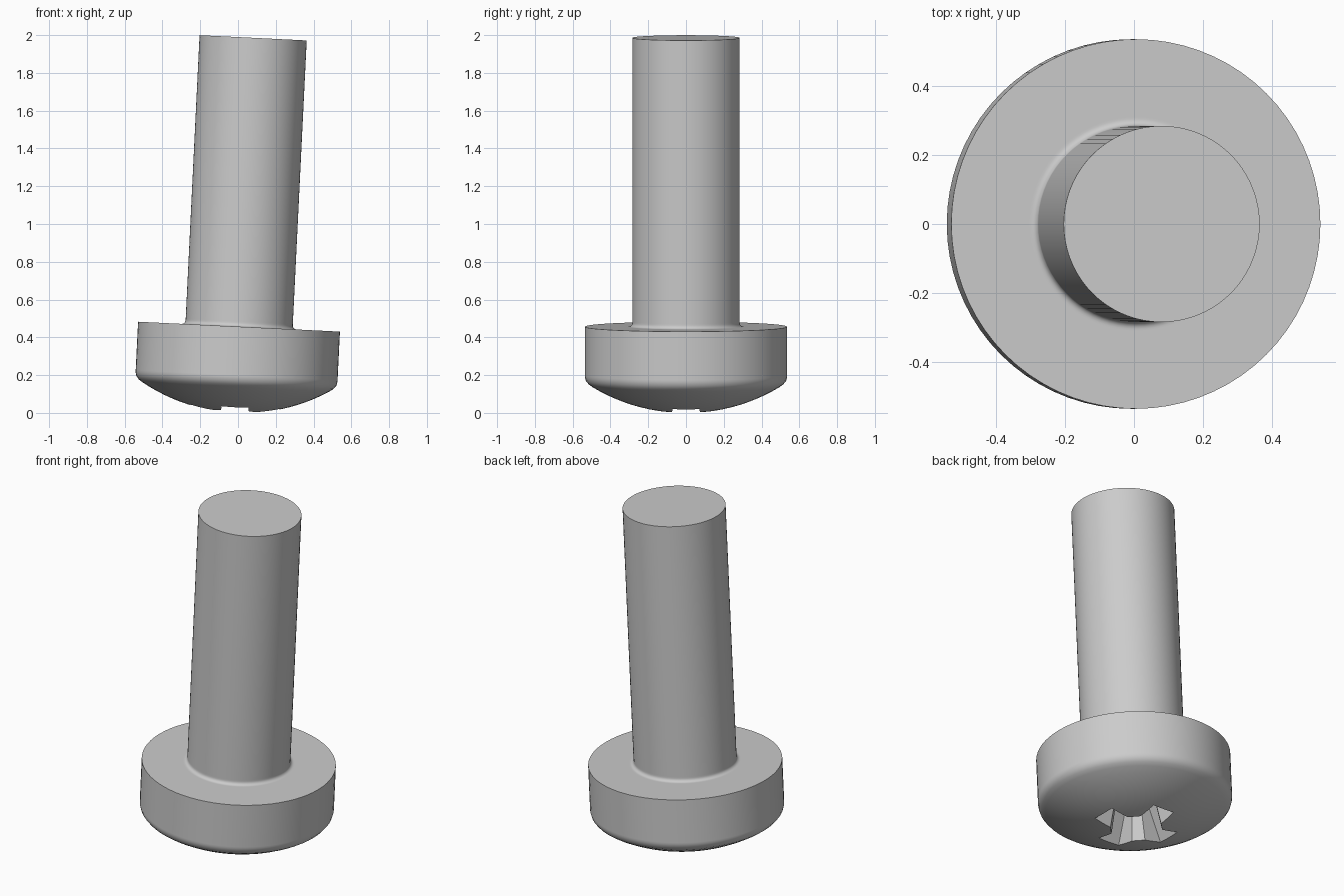
import bpy, bmesh
from math import sin, cos, pi, radians, sqrt
from mathutils import Matrix

if "Cube" in bpy.data.objects:
    bpy.data.objects.remove(bpy.data.objects["Cube"])

SEGMENTS = 72
TILT = radians(2.8)
HEAD_R, SHAFT_R = 0.535, 0.284
HEAD_TOP, SHAFT_TOP = 0.457, 1.988
DOME_R, FILLET = 0.96, 0.02

steel = bpy.data.materials.new("steel grey")
steel.use_nodes = True
colour = (0.6, 0.6, 0.6, 1)
steel.diffuse_color = colour
steel.node_tree.nodes["Principled BSDF"].inputs["Base Color"].default_value = colour


def loft(name, rings):
    """Skin a stack of equal-length point rings and cap both ends."""
    bm = bmesh.new()
    loops = [[bm.verts.new(p) for p in ring] for ring in rings]
    n = len(loops[0])
    for low, high in zip(loops, loops[1:]):
        for i in range(n):
            j = (i + 1) % n
            bm.faces.new((low[i], low[j], high[j], high[i]))
    bm.faces.new(loops[0][::-1])
    bm.faces.new(loops[-1])
    bmesh.ops.recalc_face_normals(bm, faces=bm.faces)
    mesh = bpy.data.meshes.new(name)
    bm.to_mesh(mesh)
    bm.free()
    mesh.materials.append(steel)
    obj = bpy.data.objects.new(name, mesh)
    bpy.context.collection.objects.link(obj)
    return obj


def circle(r, z):
    return [(r * cos(2 * pi * i / SEGMENTS), r * sin(2 * pi * i / SEGMENTS), z)
            for i in range(SEGMENTS)]


def cross(reach, half, chamfer, z):
    """Four-armed outline with chamfered inner corners."""
    arm = [(reach, -half), (reach, half), (half + chamfer, half), (half, half + chamfer)]
    points = []
    for k in range(4):
        c, s = cos(k * pi / 2), sin(k * pi / 2)
        points += [(x * c - y * s, x * s + y * c, z) for x, y in arm]
    return points


# Screw profile: domed underside, rounded rim, flat shoulder, fillet, shaft
profile = []
for i in range(1, 13):
    r = 0.495 * i / 12
    profile.append((r, DOME_R - sqrt(DOME_R ** 2 - r * r)))
profile += [(0.516, 0.152), (0.53, 0.17), (HEAD_R, 0.19), (HEAD_R, 0.2),
            (HEAD_R, HEAD_TOP), (SHAFT_R + FILLET + 0.006, HEAD_TOP)]
for i in range(6):
    a = i * pi / 10
    profile.append((SHAFT_R + FILLET * (1 - sin(a)), HEAD_TOP + FILLET * (1 - cos(a))))
profile += [(SHAFT_R, HEAD_TOP + FILLET + 0.008), (SHAFT_R, SHAFT_TOP)]
screw = loft("screw", [circle(r, z) for r, z in profile])

# Tapered cross recess in the head
cutter = loft("recess_cutter", [cross(0.27, 0.078, 0.055, -0.04),
                                cross(0.125, 0.052, 0.03, 0.26)])
cutter.hide_render = True
cut = screw.modifiers.new("cross_recess", 'BOOLEAN')
cut.operation = 'DIFFERENCE'
cut.solver = 'EXACT'
cut.object = cutter
bpy.context.view_layer.objects.active = screw
screw.select_set(True)
bpy.ops.object.modifier_apply(modifier=cut.name)
bpy.data.objects.remove(cutter)
bpy.ops.object.shade_smooth_by_angle(angle=radians(30))

# Lean the whole screw slightly to its left
screw.matrix_world = Matrix.Translation((-0.017, 0, 0)) @ Matrix.Rotation(TILT, 4, 'Y')
